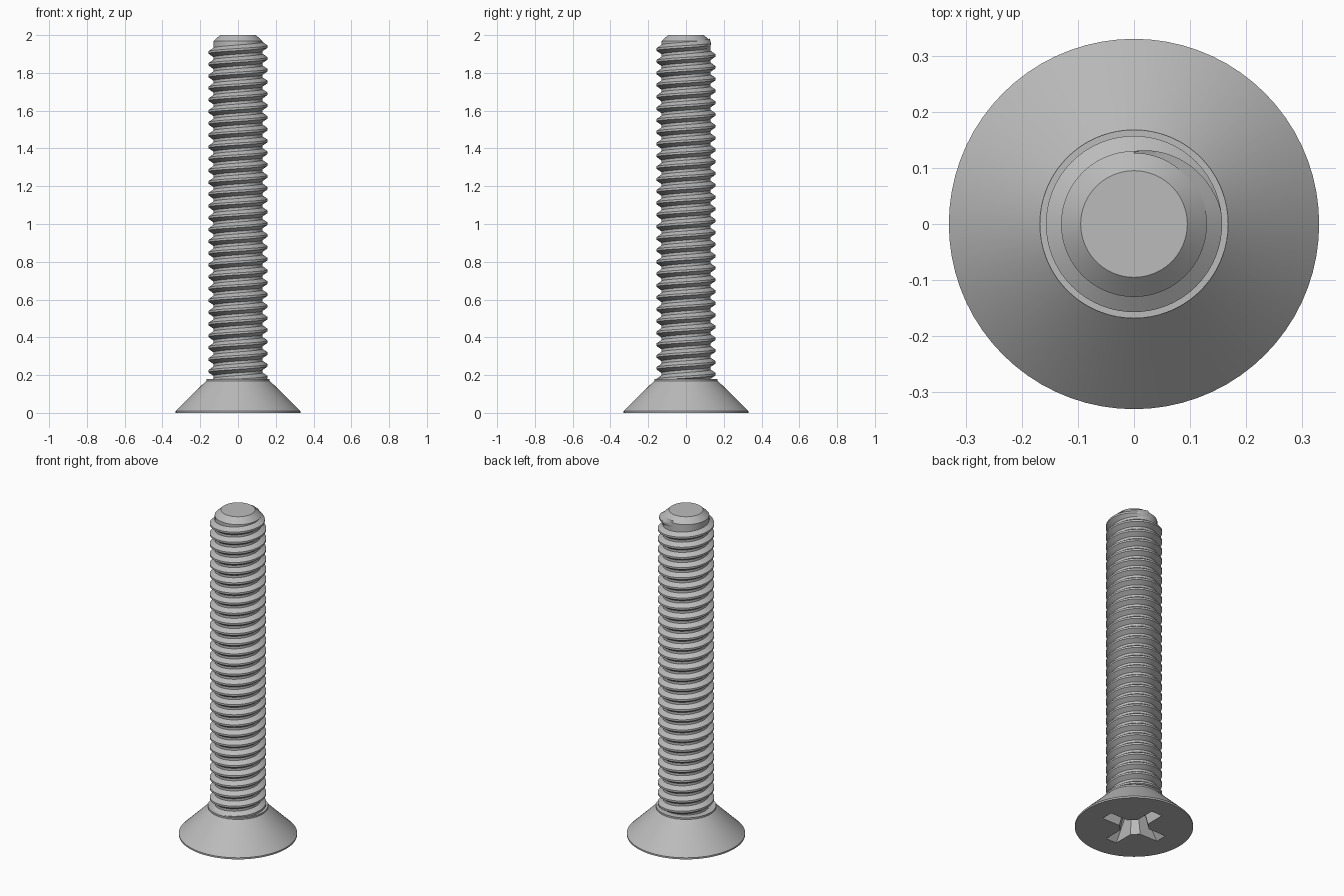
import bpy, bmesh, math

cube = bpy.data.objects.get("Cube")
if cube:
    bpy.data.objects.remove(cube, do_unlink=True)

SEGMENTS = 72
CORE, CREST = 0.13, 0.157
PITCH = 0.0625

steel = bpy.data.materials.new("grey steel")
steel.use_nodes = True
steel.diffuse_color = (0.5, 0.5, 0.5, 1)
steel.node_tree.nodes["Principled BSDF"].inputs["Base Color"].default_value = (0.5, 0.5, 0.5, 1)


def finish(name, bm):
    bmesh.ops.recalc_face_normals(bm, faces=bm.faces)
    mesh = bpy.data.meshes.new(name)
    bm.to_mesh(mesh)
    bm.free()
    mesh.materials.append(steel)
    obj = bpy.data.objects.new(name, mesh)
    bpy.context.collection.objects.link(obj)
    return obj


def select(obj):
    bpy.ops.object.select_all(action="DESELECT")
    obj.select_set(True)
    bpy.context.view_layer.objects.active = obj


def smooth(obj):
    select(obj)
    bpy.ops.object.shade_smooth_by_angle(angle=math.radians(25))


def loft(name, rings, closed=True):
    """Skin a list of point rings and cap both ends."""
    bm = bmesh.new()
    rows = [[bm.verts.new(p) for p in ring] for ring in rings]
    for low, high in zip(rows, rows[1:]):
        for i in range(len(low)):
            j = (i + 1) % len(low)
            bm.faces.new((low[i], low[j], high[j], high[i]))
    bm.faces.new(rows[0][::-1])
    bm.faces.new(rows[-1])
    return finish(name, bm)


def turned(name, profile):
    angles = [2 * math.pi * i / SEGMENTS for i in range(SEGMENTS)]
    return loft(name, [[(r * math.cos(a), r * math.sin(a), z) for a in angles]
                       for r, z in profile])


# Countersunk head and threaded rod core with chamfered tip
head = turned("head", [(0.33, 0), (0.33, 0.01), (0.168, 0.17), (0.168, 0.18)])
core = turned("core", [(CORE, 0.15), (CORE, 1.968), (0.095, 2.0)])


# Cross recess: four tapering arms with bevelled inner corners
def cross(length, width, corner, z):
    quarter = [(length, -width), (length, width), (corner + 0.02, width),
               (width, corner + 0.02)]
    points = []
    for k in range(4):
        c, s = round(math.cos(k * math.pi / 2)), round(math.sin(k * math.pi / 2))
        points += [(x * c - y * s, x * s + y * c, z) for x, y in quarter]
    return points


cutter = loft("recess_cutter", [cross(0.205, 0.038, 0.058, -0.01),
                                cross(0.19, 0.036, 0.054, 0.01),
                                cross(0.105, 0.024, 0.03, 0.12)])
cutter.hide_render = True
cut = head.modifiers.new("recess", "BOOLEAN")
cut.operation = "DIFFERENCE"
cut.solver = "EXACT"
cut.object = cutter
select(head)
bpy.ops.object.modifier_apply(modifier=cut.name)
bpy.data.objects.remove(cutter, do_unlink=True)

# Right-handed thread, fading into the core over its last quarter turn
END_ANGLE, END_Z, START_Z = math.pi / 2, 1.955, 0.16
steps = int((END_Z - START_Z) / PITCH * SEGMENTS)
rings = []
for i in range(steps, -1, -1):
    turn = 2 * math.pi * i / SEGMENTS
    a = END_ANGLE - turn
    z = END_Z - PITCH * i / SEGMENTS
    rise = min(1, turn / (0.45 * math.pi))
    crest = CORE + (CREST - CORE) * rise
    section = [(CORE - 0.004, -0.43), (crest, -0.09), (crest, 0.09), (CORE - 0.004, 0.43)]
    rings.append([(r * math.cos(a), r * math.sin(a), z + h * PITCH) for r, h in section])
thread = loft("thread", rings)

for part in (head, core, thread):
    smooth(part)
